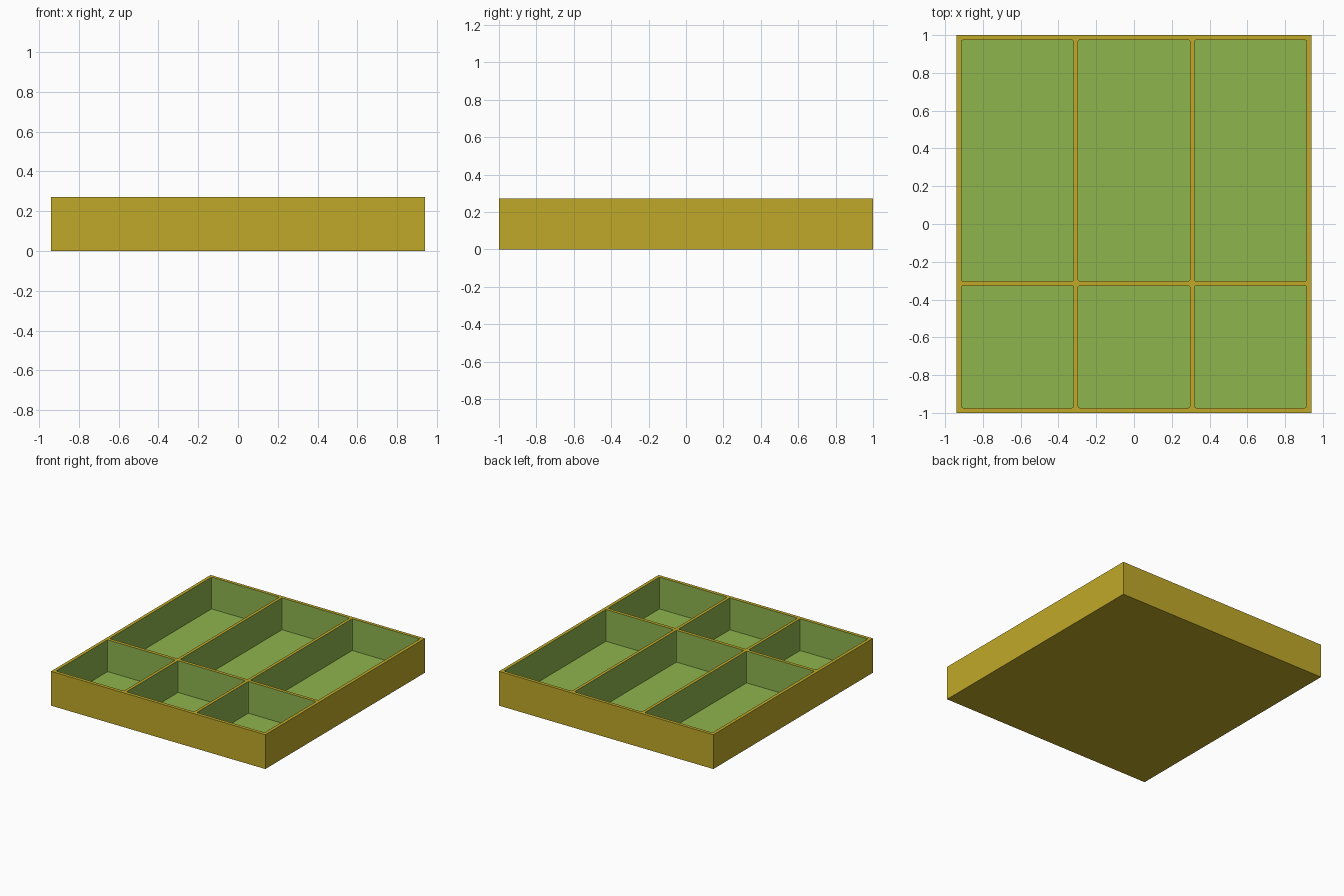
import bpy, bmesh
from mathutils import Matrix, Vector

if "Cube" in bpy.data.objects:
    bpy.data.objects.remove(bpy.data.objects["Cube"])

HALF_X, HALF_Y, HEIGHT, FLOOR = 0.94, 1.0, 0.272, 0.02
COLUMNS = [(-0.914, -0.32), (-0.296, 0.296), (0.32, 0.914)]
ROWS = [(-0.973, -0.328), (-0.302, 0.974)]


def material(name, rgb):
    m = bpy.data.materials.new(name)
    m.diffuse_color = (*[(c / 255) ** 2.2 for c in rgb], 1)
    m.use_nodes = True
    m.node_tree.nodes["Principled BSDF"].inputs["Base Color"].default_value = m.diffuse_color
    return m


gold = material("mustard gold", (191, 167, 45))
green = material("leaf green", (141, 179, 79))


def add_box(bm, lo, hi):
    lo, hi = Vector(lo), Vector(hi)
    mat = Matrix.Translation((lo + hi) / 2) @ Matrix.Diagonal((*(hi - lo), 1))
    return bmesh.ops.create_cube(bm, size=1, matrix=mat)["verts"]


def make_object(name, bm):
    mesh = bpy.data.meshes.new(name)
    bm.to_mesh(mesh)
    bm.free()
    mesh.materials.append(gold)
    mesh.materials.append(green)
    obj = bpy.data.objects.new(name, mesh)
    bpy.context.collection.objects.link(obj)
    return obj


# Solid tray block
bm = bmesh.new()
add_box(bm, (-HALF_X, -HALF_Y, 0), (HALF_X, HALF_Y, HEIGHT))
tray = make_object("divided_tray", bm)

# Six compartments with slightly rounded upright corners
bm = bmesh.new()
for x0, x1 in COLUMNS:
    for y0, y1 in ROWS:
        add_box(bm, (x0, y0, FLOOR), (x1, y1, HEIGHT + 0.1))
upright = [e for e in bm.edges if abs(e.verts[0].co.z - e.verts[1].co.z) > 0.1]
bmesh.ops.bevel(bm, geom=upright, offset=0.008, segments=2, profile=0.5,
                affect='EDGES')
for f in bm.faces:
    f.material_index = 1
cutter = make_object("compartment_cutter", bm)
cutter.hide_render = True

# Hollow out the compartments, leaving their walls and floors green
mod = tray.modifiers.new("compartments", 'BOOLEAN')
mod.operation = 'DIFFERENCE'
mod.solver = 'EXACT'
mod.object = cutter
bpy.context.view_layer.objects.active = tray
bpy.ops.object.modifier_apply(modifier=mod.name)
bpy.data.objects.remove(cutter)
